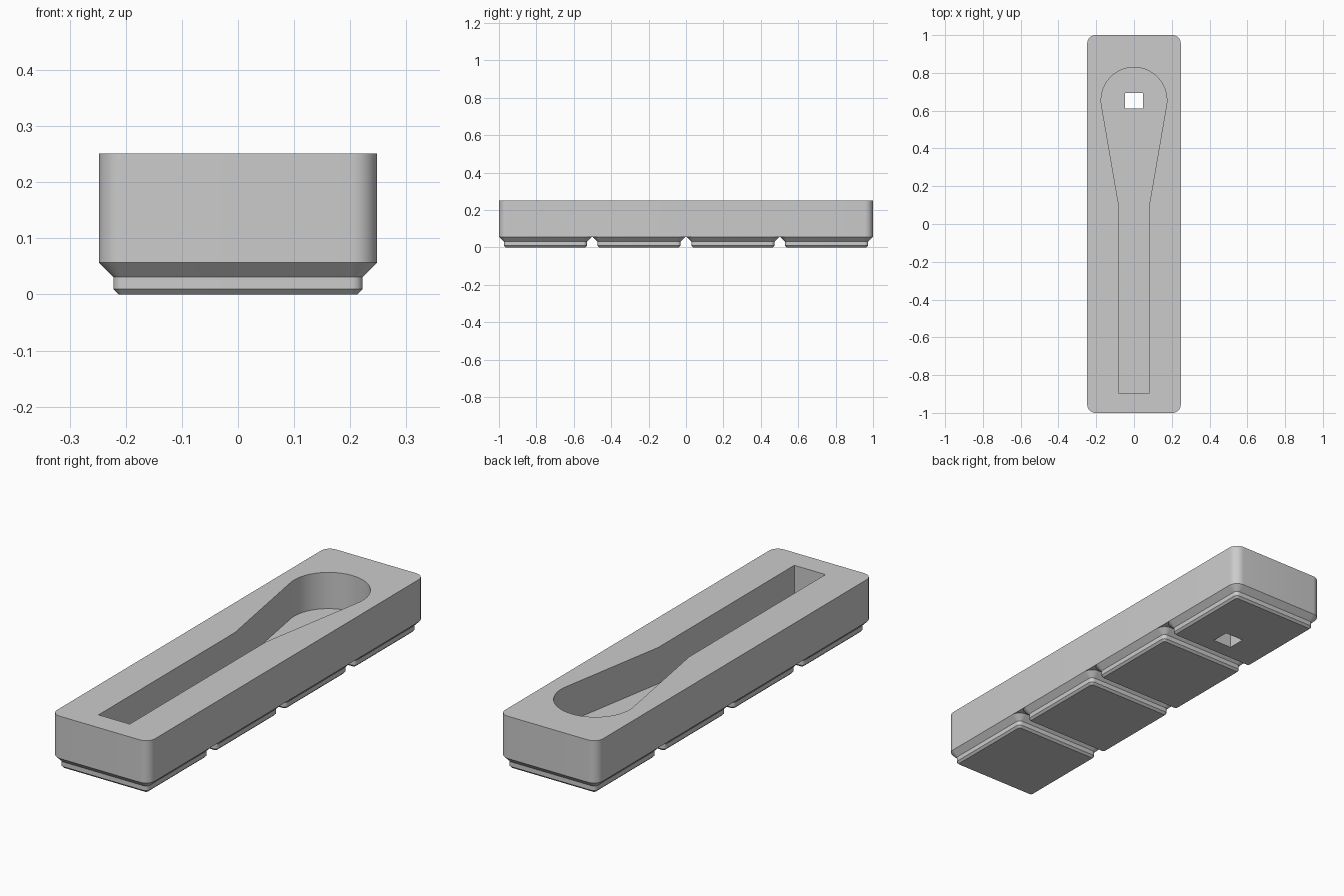
import bpy
import bmesh
from math import pi, cos, sin, atan2, acos, hypot

cube = bpy.data.objects.get("Cube")
if cube:
    bpy.data.objects.remove(cube, do_unlink=True)

grey = bpy.data.materials.new("plain grey")
grey.use_nodes = True
colour = (0.6, 0.6, 0.6, 1)
grey.diffuse_color = colour
grey.node_tree.nodes["Principled BSDF"].inputs["Base Color"].default_value = colour

# Overall sizes
HALF_W, HALF_L, TOP = 0.2478, 1.0, 0.2507
FOOT_TOP, PITCH, RADIUS = 0.0567, 0.5015, 0.0448
POCKET_FLOOR = 0.0845


def rounded_rect(hx, hy, r, steps=10):
    """Outline of a rectangle with rounded corners, counter-clockwise."""
    points = []
    for i, (sx, sy) in enumerate([(1, 1), (-1, 1), (-1, -1), (1, -1)]):
        for k in range(steps + 1):
            a = (i + k / steps) * pi / 2
            points.append((sx * (hx - r) + r * cos(a), sy * (hy - r) + r * sin(a)))
    return points


def loft(name, sections, y=0.0):
    """Closed solid through a stack of (outline, z) sections."""
    bm = bmesh.new()
    rings = [[bm.verts.new((px, py + y, z)) for px, py in outline]
             for outline, z in sections]
    for low, high in zip(rings, rings[1:]):
        n = len(low)
        for i in range(n):
            j = (i + 1) % n
            bm.faces.new((low[i], low[j], high[j], high[i]))
    bm.faces.new(rings[0][::-1])
    bm.faces.new(rings[-1])
    mesh = bpy.data.meshes.new(name)
    bm.to_mesh(mesh)
    bm.free()
    mesh.materials.append(grey)
    obj = bpy.data.objects.new(name, mesh)
    bpy.context.collection.objects.link(obj)
    return obj


def activate(obj):
    bpy.ops.object.select_all(action='DESELECT')
    obj.select_set(True)
    bpy.context.view_layer.objects.active = obj


def cut(obj, cutter):
    mod = obj.modifiers.new("cut", 'BOOLEAN')
    mod.operation, mod.solver, mod.object = 'DIFFERENCE', 'EXACT', cutter
    activate(obj)
    bpy.ops.object.modifier_apply(modifier=mod.name)


# Body block
outline = rounded_rect(HALF_W, HALF_L, RADIUS)
body = loft("body", [(outline, FOOT_TOP), (outline, TOP)])

# Four stepped feet
feet = []
for i in range(4):
    steps = [(0.2125, 0.0096, 0), (0.222, 0.0191, 0.0096),
             (0.222, 0.0191, 0.031), (HALF_W, RADIUS, FOOT_TOP)]
    feet.append(loft(f"foot_{i + 1}",
                     [(rounded_rect(h, h, r), z) for h, r, z in steps],
                     y=(i - 1.5) * PITCH))

# Spoon-shaped pocket: round bowl tangent to a tapering neck, then a straight slot
BOWL_Y, BOWL_R, SLOT, NECK_Y, END_Y = 0.655, 0.174, 0.079, 0.09, -0.897
dy = NECK_Y - BOWL_Y
start = atan2(dy, SLOT) + acos(BOWL_R / hypot(SLOT, dy))
arc = []
for k in range(49):
    a = start + (pi - 2 * start) * k / 48
    arc.append((BOWL_R * cos(a), BOWL_Y + BOWL_R * sin(a)))
shape = [(SLOT, END_Y), (SLOT, NECK_Y)] + arc + [(-SLOT, NECK_Y), (-SLOT, END_Y)]
pocket = loft("pocket_cutter", [(shape, POCKET_FLOOR), (shape, TOP + 0.1)])

# Square push-out hole through the bowl floor and the last foot
square = [(0.0478, -0.0418), (0.0478, 0.0418), (-0.0478, 0.0418), (-0.0478, -0.0418)]
hole = loft("hole_cutter", [(square, -0.1), (square, TOP + 0.1)], y=0.653)

cut(body, pocket)
cut(body, hole)
cut(feet[3], hole)
for cutter in (pocket, hole):
    bpy.data.objects.remove(cutter, do_unlink=True)

for obj in [body] + feet:
    activate(obj)
    bpy.ops.object.shade_smooth_by_angle()
